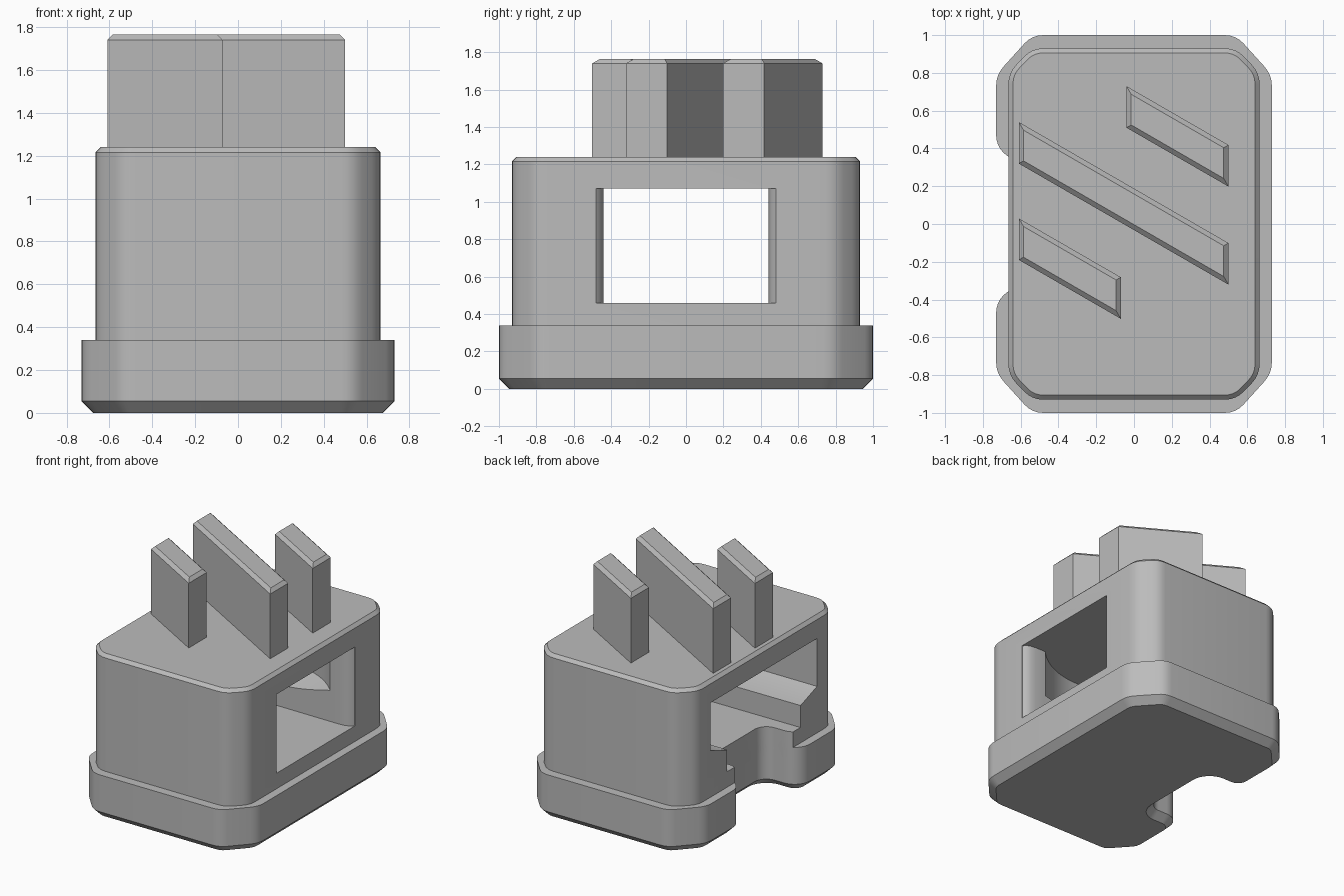
import bpy, bmesh, math
from mathutils import Vector

if "Cube" in bpy.data.objects:
    bpy.data.objects.remove(bpy.data.objects["Cube"], do_unlink=True)

grey = bpy.data.materials.new("plain grey")
grey.use_nodes = True
colour = (0.5, 0.5, 0.5, 1)
grey.diffuse_color = colour
bsdf = next(n for n in grey.node_tree.nodes if n.type == "BSDF_PRINCIPLED")
bsdf.inputs["Base Color"].default_value = colour


def loft(name, rings):
    """Solid through matching outlines; each ring is (z, [(x, y), ...])."""
    bm = bmesh.new()
    loops = [[bm.verts.new((x, y, z)) for x, y in pts] for z, pts in rings]
    n = len(loops[0])
    for low, high in zip(loops, loops[1:]):
        for i in range(n):
            j = (i + 1) % n
            bm.faces.new((low[i], low[j], high[j], high[i]))
    bm.faces.new(loops[0])
    bm.faces.new(loops[-1])
    bmesh.ops.recalc_face_normals(bm, faces=bm.faces)
    mesh = bpy.data.meshes.new(name)
    bm.to_mesh(mesh)
    bm.free()
    obj = bpy.data.objects.new(name, mesh)
    bpy.context.collection.objects.link(obj)
    mesh.materials.append(grey)
    return obj


def prism(name, pts, z0, z1):
    return loft(name, [(z0, pts), (z1, pts)])


def bevel_level(obj, z, width):
    """Chamfer the rim of the flat face lying at height z."""
    bm = bmesh.new()
    bm.from_mesh(obj.data)
    rim = [e for e in bm.edges
           if all(abs(v.co.z - z) < 1e-4 for v in e.verts)
           and len(e.link_faces) == 2 and e.calc_face_angle(0) > 0.5]
    bmesh.ops.bevel(bm, geom=rim, offset=width, segments=1,
                    affect="EDGES", clamp_overlap=False)
    bm.to_mesh(obj.data)
    bm.free()


def boolean(obj, other, operation):
    mod = obj.modifiers.new(operation.lower(), "BOOLEAN")
    mod.operation, mod.object, mod.solver = operation, other, "EXACT"
    bpy.context.view_layer.objects.active = obj
    bpy.ops.object.modifier_apply(modifier=mod.name)
    bpy.data.objects.remove(other, do_unlink=True)


def soften(pts, reach, steps=4):
    """Round every corner of an outline with a small quadratic curve."""
    out = []
    for i, p in enumerate(pts):
        p, a, b = Vector(p), Vector(pts[i - 1]), Vector(pts[(i + 1) % len(pts)])
        s, e = (p + (q - p).normalized() * min(reach, (q - p).length * 0.49)
                for q in (a, b))
        for k in range(steps + 1):
            t = k / steps
            out.append(tuple(s * (1 - t) ** 2 + p * 2 * t * (1 - t) + e * t * t))
    return out


def octagon(hx, hy, cx, cy):
    corner = [(hx, cy), (cx, hy)]
    pts = corner + [(-x, y) for x, y in reversed(corner)]
    pts += [(-x, -y) for x, y in pts]
    return soften(pts, 0.06)


def mirrored(half):
    return half + [(x, -y) for x, y in reversed(half)]


def arc(cx, cy, r, a0, a1, steps=8):
    angles = [math.radians(a0 + (a1 - a0) * k / steps) for k in range(steps + 1)]
    return [(cx + r * math.cos(a), cy + r * math.sin(a)) for a in angles]


# Base plinth with a round-cornered notch in its open side
housing = prism("housing", octagon(0.73, 1.0, 0.54, 0.79), 0, 0.34)
notch_half = [(-1.2, 0.47)] + arc(-0.60, 0.47, 0.13, 180, 270) \
    + arc(-0.52, 0.24, 0.10, 90, 0)
notch_plan = mirrored(notch_half)
boolean(housing, prism("base_notch", notch_plan, -0.5, 0.6), "DIFFERENCE")
bevel_level(housing, 0, 0.055)

# Upper body with chamfered top rim
body = prism("body", octagon(0.665, 0.93, 0.54, 0.80), 0.2, 1.24)
bevel_level(body, 1.24, 0.024)
boolean(body, prism("body_notch", notch_plan, -0.5, 0.6), "DIFFERENCE")
boolean(housing, body, "UNION")

# Through channel, flaring at the window
channel = mirrored([(-1.2, 0.45), (0.50, 0.44), (0.57, 0.44), (0.61, 0.446),
                    (0.64, 0.458), (0.66, 0.48), (1.2, 0.48)])
boolean(housing, prism("channel", channel, 0.46, 1.07), "DIFFERENCE")


# Wide upper slot with a round end and a sloping ledge
def slot(r):
    return mirrored([(-1.2, r)] + arc(0, 0, r, 90, 1, 24))


boolean(housing, loft("slot", [(0.63, slot(0.455)), (0.70, slot(0.65)),
                               (1.07, slot(0.65))]), "DIFFERENCE")
bpy.ops.object.select_all(action="DESELECT")
housing.select_set(True)
bpy.context.view_layer.objects.active = housing
bpy.ops.object.shade_smooth_by_angle(angle=math.radians(30))

# Three slanted fins on top
slope = -math.tan(math.radians(30))
for name, x0, x1, y0 in (("back_fin", -0.04, 0.5, 0.51),
                         ("middle_fin", -0.61, 0.5, 0.32),
                         ("front_fin", -0.61, -0.07, -0.19)):
    y1 = y0 + slope * (x1 - x0)
    plan = [(x0, y0), (x1, y1), (x1, y1 + 0.22), (x0, y0 + 0.22)]
    fin = prism(name, plan, 1.23, 1.765)
    bevel_level(fin, 1.765, 0.025)
